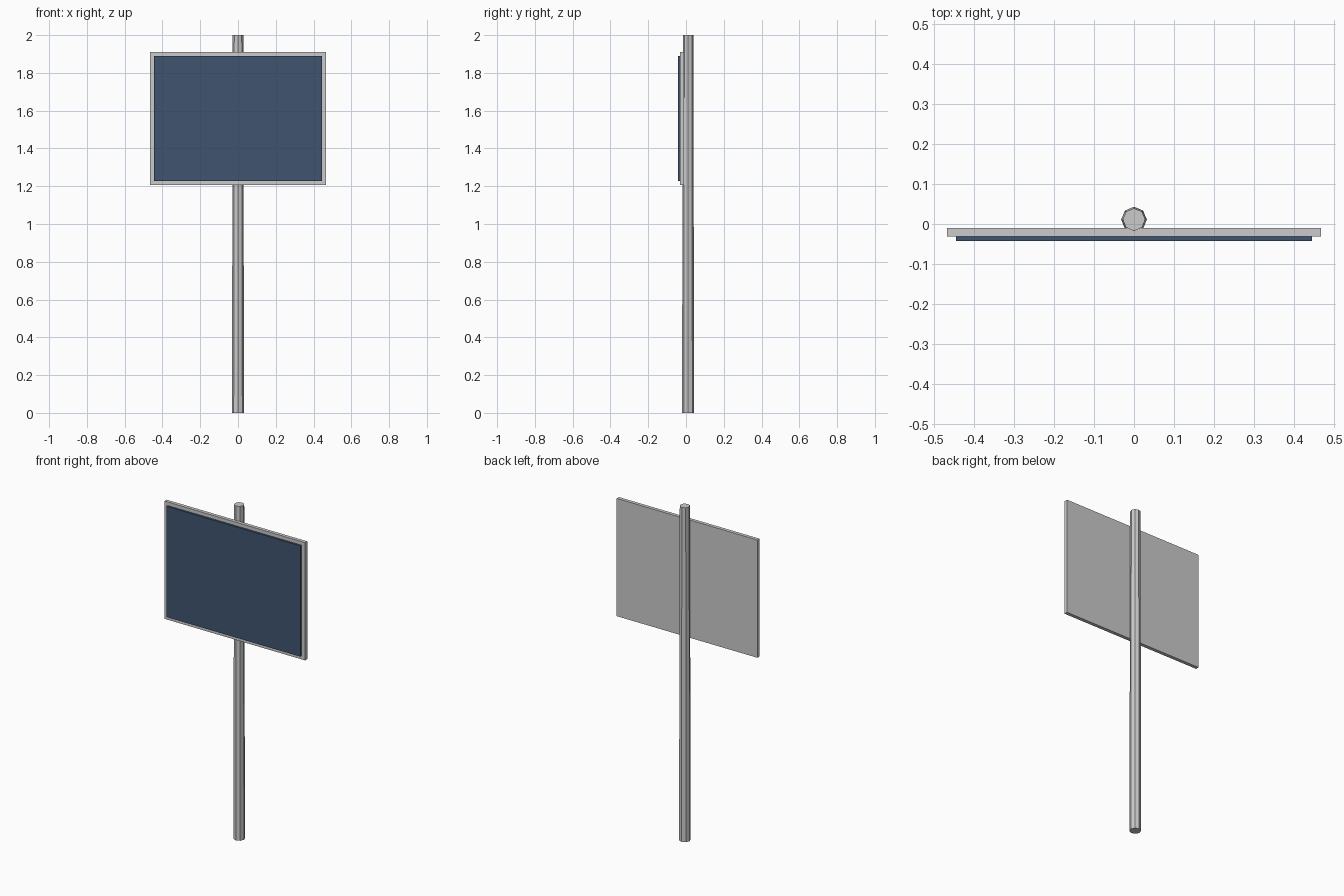
import bpy

if "Cube" in bpy.data.objects:
    bpy.data.objects.remove(bpy.data.objects["Cube"])


def box(name, x, y, z):
    """Axis-aligned box from (min, max) ranges."""
    bpy.ops.mesh.primitive_cube_add(size=1)
    ob = bpy.context.object
    ob.name = name
    ob.location = [(r[0] + r[1]) / 2 for r in (x, y, z)]
    ob.scale = [r[1] - r[0] for r in (x, y, z)]
    bpy.ops.object.transform_apply(location=True, rotation=False, scale=True)
    return ob


# Slightly tapered eight-sided post
bpy.ops.mesh.primitive_cone_add(vertices=8, radius1=0.032, radius2=0.028,
                                depth=2.0, location=(0, 0.011, 1.0))
bpy.context.object.name = "post"

# Grey backing board that shows as a rim around the panel
box("backing_board", (-0.466, 0.466), (-0.031, -0.010), (1.206, 1.911))

# Blue face panel standing proud of the board
panel = box("face_panel", (-0.444, 0.444), (-0.043, -0.031), (1.227, 1.890))
blue = bpy.data.materials.new("dark_blue")
blue.diffuse_color = (0.05, 0.09, 0.16, 1)
blue.use_nodes = True
blue.node_tree.nodes["Principled BSDF"].inputs["Base Color"].default_value = blue.diffuse_color
panel.data.materials.append(blue)
